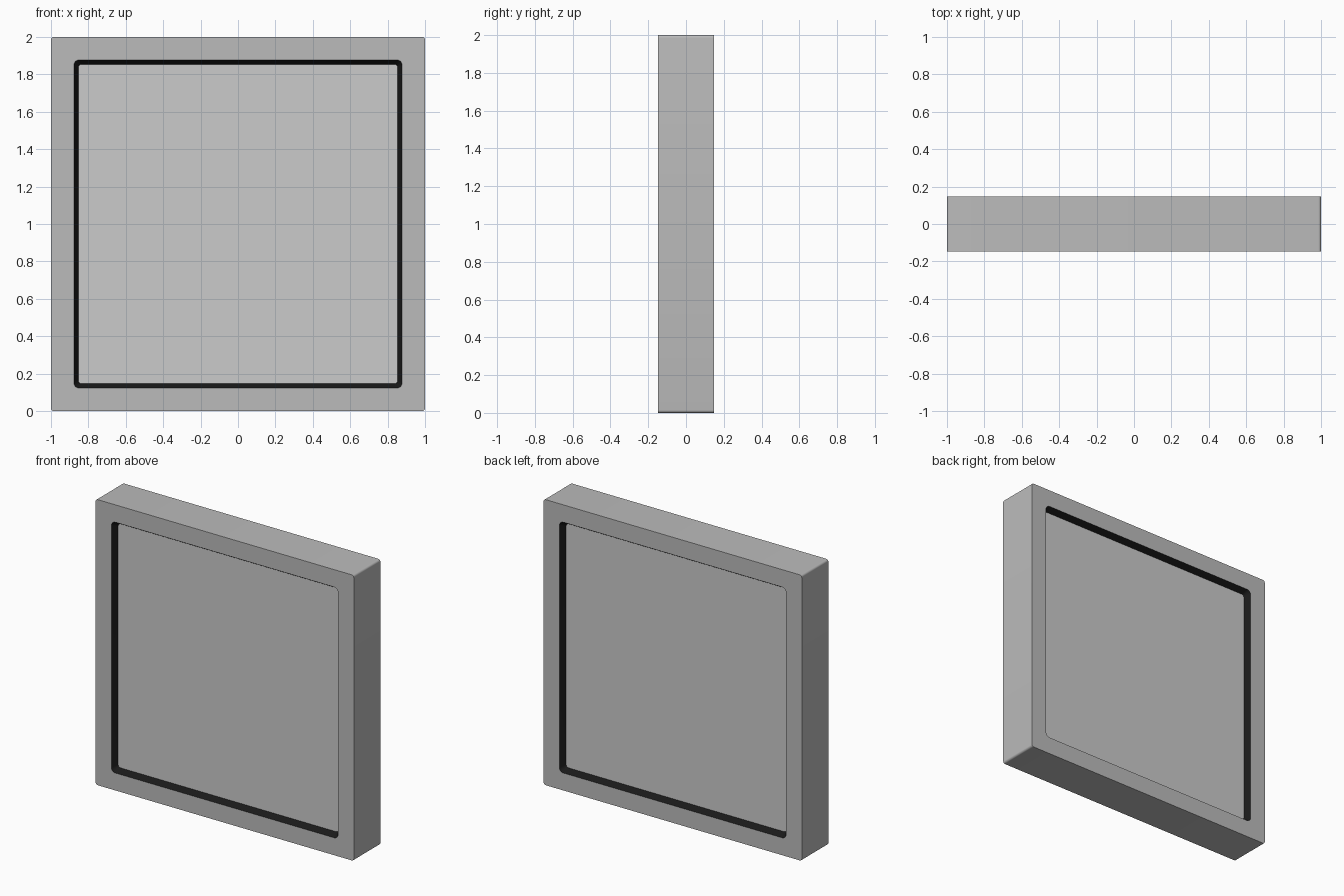
import bpy, bmesh, math

if "Cube" in bpy.data.objects:
    bpy.data.objects.remove(bpy.data.objects["Cube"])

D = 0.147      # half depth of the frame
R = 0.107      # half depth of the recessed pane
SEG = 6        # segments per rounded corner


def material(name, v):
    m = bpy.data.materials.new(name)
    m.diffuse_color = (v, v, v, 1)
    m.use_nodes = True
    m.node_tree.nodes["Principled BSDF"].inputs["Base Color"].default_value = m.diffuse_color
    return m


def ring(half, radius, y):
    """Rounded square in the xz plane, centred on z = 1."""
    pts = []
    for q in range(4):
        mid = math.pi / 4 + q * math.pi / 2
        cx = math.copysign(half - radius, math.cos(mid))
        cz = math.copysign(half - radius, math.sin(mid))
        for i in range(SEG + 1):
            a = (q + i / SEG) * math.pi / 2
            pts.append((cx + radius * math.cos(a), y, 1 + cz + radius * math.sin(a)))
    return pts


def loft(name, rings, closed=False, caps=False, mat=None):
    bm = bmesh.new()
    loops = [[bm.verts.new(p) for p in ring(*r)] for r in rings]
    pairs = list(zip(loops, loops[1:]))
    if closed:
        pairs.append((loops[-1], loops[0]))
    for a, b in pairs:
        n = len(a)
        for i in range(n):
            j = (i + 1) % n
            bm.faces.new((a[i], a[j], b[j], b[i]))
    if caps:
        bm.faces.new(loops[0])
        bm.faces.new(loops[-1])
    bmesh.ops.recalc_face_normals(bm, faces=bm.faces)
    me = bpy.data.meshes.new(name)
    bm.to_mesh(me)
    bm.free()
    ob = bpy.data.objects.new(name, me)
    bpy.context.collection.objects.link(ob)
    if mat:
        me.materials.append(mat)
    bpy.ops.object.select_all(action='DESELECT')
    ob.select_set(True)
    bpy.context.view_layer.objects.active = ob
    bpy.ops.object.shade_smooth_by_angle(angle=math.radians(30))
    return ob


black = material("black_rubber", 0.01)
pane_grey = material("pane_grey", 0.62)
frame_grey = material("frame_grey", 0.5)

# Outer frame with slightly rounded corners
loft("frame", [(1, 0.015, -D), (1, 0.015, D), (0.878, 0.03, D), (0.878, 0.03, -D)],
     closed=True, mat=frame_grey)

# Dark bevelled seals stepping down to the pane, front and back
for side, s in (("front", -1), ("back", 1)):
    loft(side + "_seal", [(0.878, 0.03, s * D), (0.854, 0.02, s * R), (0.878, 0.03, s * R)],
         closed=True, mat=black)

# Recessed centre pane
loft("pane", [(0.854, 0.02, -R), (0.854, 0.02, R)], caps=True, mat=pane_grey)
